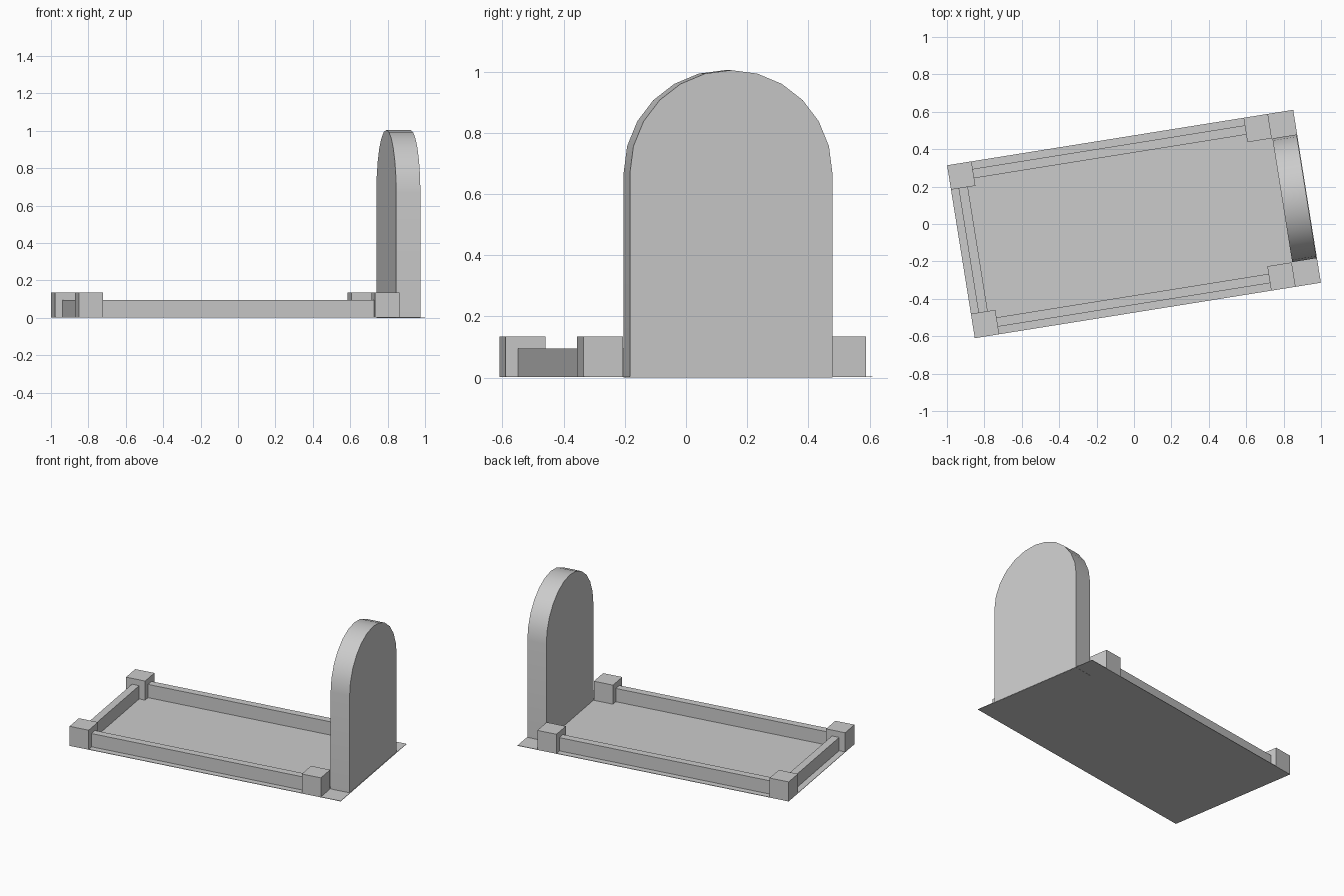
import bpy
import bmesh
from math import cos, sin, pi, radians
from mathutils import Matrix

if "Cube" in bpy.data.objects:
    bpy.data.objects.remove(bpy.data.objects["Cube"], do_unlink=True)

# Single stone colour
GREY = (0.6, 0.6, 0.6, 1.0)
stone = bpy.data.materials.new("stone_grey")
stone.use_nodes = True
stone.diffuse_color = GREY
stone.node_tree.nodes["Principled BSDF"].inputs["Base Color"].default_value = GREY

# The whole plot is turned slightly about the vertical axis
TURN = Matrix.Rotation(radians(9.1), 4, 'Z')
HALF_L, HALF_W = 0.937, 0.468
POST, POST_H = 0.132, 0.135
RAIL, RAIL_H = 0.05, 0.095
STONE_X = 0.803


def finish(name, bm):
    bmesh.ops.recalc_face_normals(bm, faces=bm.faces)
    bm.transform(TURN)
    mesh = bpy.data.meshes.new(name)
    bm.to_mesh(mesh)
    bm.free()
    mesh.materials.append(stone)
    obj = bpy.data.objects.new(name, mesh)
    bpy.context.collection.objects.link(obj)
    return obj


def box(name, x0, x1, y0, y1, z0, z1):
    bm = bmesh.new()
    bmesh.ops.create_cube(bm, size=1)
    bm.transform(Matrix.Translation(((x0 + x1) / 2, (y0 + y1) / 2, (z0 + z1) / 2))
                 @ Matrix.Diagonal((x1 - x0, y1 - y0, z1 - z0, 1)))
    return finish(name, bm)


# Thin ground slab
box("ground_slab", -HALF_L, HALF_L, -HALF_W, HALF_W, 0.001, 0.004)

# Corner posts and long side rails, mirrored across the middle
inset = (POST - RAIL) / 2
foot_x = -HALF_L + POST
head_x = STONE_X - POST - 0.003
for side, s in (("front", -1), ("back", 1)):
    y0, y1 = sorted((s * HALF_W, s * (HALF_W - POST)))
    box(side + "_foot_post", -HALF_L, foot_x, y0, y1, 0.002, POST_H)
    box(side + "_head_post", head_x, head_x + POST, y0, y1, 0.002, POST_H)
    box(side + "_rail", foot_x, head_x, y0 + inset, y1 - inset, 0.002, RAIL_H)

# Short rail at the foot
box("foot_rail", -HALF_L + inset, foot_x - inset,
    -HALF_W + POST, HALF_W - POST, 0.002, RAIL_H)

# Round-topped headstone: arch profile pushed out along its thickness
R, SPRING, STEPS = 0.335, 0.67, 12
profile = [(R, 0)] + [(R * cos(pi * i / STEPS), SPRING + R * sin(pi * i / STEPS))
                      for i in range(STEPS + 1)] + [(-R, 0)]
bm = bmesh.new()
face = bm.faces.new([bm.verts.new((STONE_X, y, z)) for y, z in profile])
out = bmesh.ops.extrude_face_region(bm, geom=[face])
bmesh.ops.translate(bm, vec=(HALF_L - STONE_X - 0.003, 0, 0),
                    verts=[v for v in out["geom"] if isinstance(v, bmesh.types.BMVert)])
headstone = finish("headstone", bm)

# Smooth the arch while keeping the stone's edges sharp
bpy.ops.object.select_all(action='DESELECT')
headstone.select_set(True)
bpy.context.view_layer.objects.active = headstone
bpy.ops.object.shade_smooth_by_angle(angle=radians(30))
